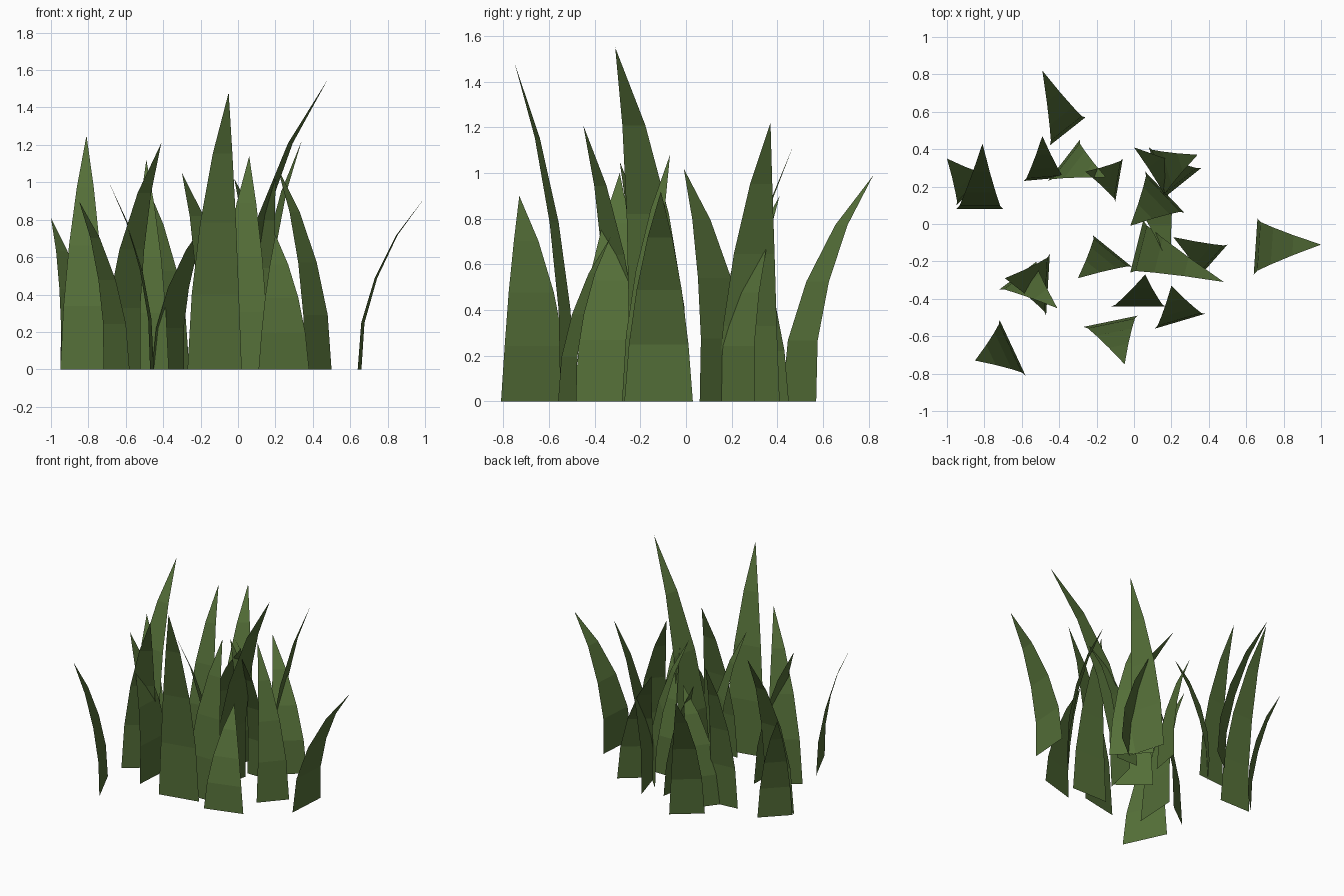
import bpy
import bmesh
from mathutils import Vector

# Remove the default cube
default_cube = bpy.data.objects.get("Cube")
if default_cube:
    bpy.data.objects.remove(default_cube, do_unlink=True)

# Single leaf colour
green = bpy.data.materials.new("grass_green")
green.use_nodes = True
colour = (0.09, 0.16, 0.04, 1.0)
green.diffuse_color = colour
shader = next(n for n in green.node_tree.nodes if n.type == 'BSDF_PRINCIPLED')
shader.inputs["Base Color"].default_value = colour
shader.inputs["Roughness"].default_value = 0.9

# Shared blade shape: (height fraction, lean fraction, width fraction)
PROFILE = [(0, 0, 1), (0.27, 0.05, 0.87), (0.53, 0.25, 0.66), (0.78, 0.57, 0.36)]


def grass_blade(name, base_a, base_b, tip):
    """Flat tapering strip that rises from a base edge and curves over to its tip."""
    a = Vector((*base_a, 0))
    b = Vector((*base_b, 0))
    tip = Vector(tip)
    middle = (a + b) / 2
    half = (b - a) / 2
    lean = Vector((tip.x - middle.x, tip.y - middle.y, 0))
    # Keep the upper surface as the outward side
    if half.cross(lean).z < 0:
        half = -half

    bm = bmesh.new()
    rows = []
    for rise, bend, width in PROFILE:
        centre = middle + lean * bend + Vector((0, 0, tip.z * rise))
        rows.append([bm.verts.new(centre - half * width),
                     bm.verts.new(centre + half * width)])
    point = bm.verts.new(tip)
    for (low_l, low_r), (high_l, high_r) in zip(rows, rows[1:]):
        bm.faces.new((low_l, low_r, high_r, high_l))
    bm.faces.new((rows[-1][0], rows[-1][1], point))

    mesh = bpy.data.meshes.new(name)
    bm.to_mesh(mesh)
    bm.free()
    mesh.materials.append(green)
    blade = bpy.data.objects.new(name, mesh)
    bpy.context.collection.objects.link(blade)
    return blade


# Back right clump
grass_blade("back_blade", (-.26, .57), (-.45, .42), (-.49, .82, .99))
grass_blade("back_right_tall_blade", (-.95, .08), (-.70, .08), (-.81, .43, 1.25))
grass_blade("back_right_outer_blade", (-.95, .10), (-.78, .27), (-1, .35, .81))
grass_blade("back_right_inner_blade", (-.59, .23), (-.37, .25), (-.49, .47, 1.12))
grass_blade("back_right_crossing_blade", (-.46, .23), (-.29, .45), (-.15, .25, .82))
grass_blade("back_right_short_blade", (-.06, .35), (-.10, .12), (-.26, .28, .85))

# Back left clump
grass_blade("back_left_tall_blade", (.16, .14), (.08, .41), (.34, .37, 1.22))
grass_blade("back_left_short_blade", (.36, .30), (.16, .14), (0, .41, .90))
grass_blade("back_left_inner_blade", (.06, .28), (.27, .06), (-.02, -.01, 1.02))

# Middle clump
grass_blade("middle_tallest_blade", (-.02, -.26), (.05, .02), (.48, -.31, 1.55))
grass_blade("middle_forward_blade", (.03, .07), (.21, .07), (.20, -.24, 1.02))
grass_blade("middle_left_blade", (.50, -.11), (.35, -.28), (.21, -.07, 1.08))
grass_blade("middle_right_blade", (-.22, -.06), (-.01, -.23), (-.30, -.29, 1.05))
grass_blade("left_outer_blade", (.66, .03), (.64, -.27), (1, -.11, .92))

# Front clump
grass_blade("front_middle_blade", (-.12, -.44), (.17, -.44), (.06, -.27, 1.14))
grass_blade("front_left_short_blade", (.11, -.56), (.38, -.48), (.20, -.33, .72))
grass_blade("front_tall_blade", (-.27, -.55), (.02, -.49), (-.05, -.75, 1.48))
grass_blade("front_right_outer_blade", (-.72, -.51), (-.58, -.81), (-.85, -.73, .90))
grass_blade("front_right_tall_blade", (-.72, -.35), (-.52, -.20), (-.41, -.45, 1.21))
grass_blade("front_right_inner_blade", (-.45, -.16), (-.47, -.49), (-.69, -.29, 1.0))
